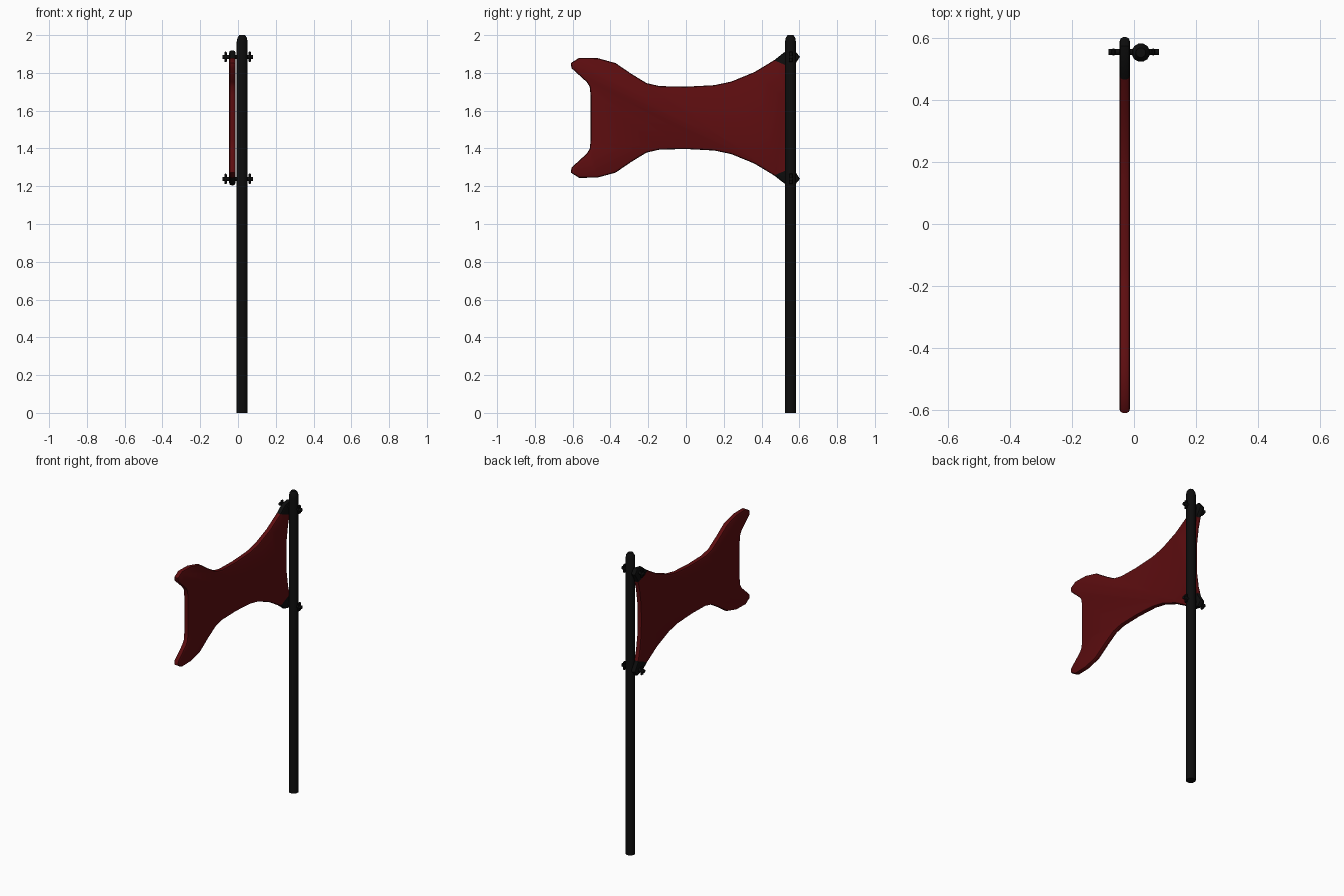
import bpy, bmesh, math
from mathutils import Vector

cube = bpy.data.objects.get("Cube")
if cube:
    bpy.data.objects.remove(cube)

MID = 1.562               # height of the banner's centre line
POLE_X, POLE_Y = 0.022, 0.553
BANNER_X = -0.03


def material(name, colour):
    m = bpy.data.materials.new(name)
    m.use_nodes = True
    m.diffuse_color = (*colour, 1)
    bsdf = m.node_tree.nodes["Principled BSDF"]
    bsdf.inputs["Base Color"].default_value = (*colour, 1)
    bsdf.inputs["Roughness"].default_value = 0.8
    return m


red = material("dark red", (0.11, 0.004, 0.005))
black = material("black", (0.004, 0.004, 0.004))


def finish(bm, name, mats, angle=40):
    bmesh.ops.recalc_face_normals(bm, faces=bm.faces)
    me = bpy.data.meshes.new(name)
    bm.to_mesh(me)
    bm.free()
    ob = bpy.data.objects.new(name, me)
    bpy.context.collection.objects.link(ob)
    for m in mats:
        me.materials.append(m)
    bpy.ops.object.select_all(action='DESELECT')
    ob.select_set(True)
    bpy.context.view_layer.objects.active = ob
    bpy.ops.object.shade_smooth_by_angle(angle=math.radians(angle))
    return ob


def lathe(name, profile, centre, sides, axis):
    """Solid of revolution from (radius, distance along axis) pairs."""
    bm = bmesh.new()
    rings = []
    for r, d in profile:
        ring = []
        for i in range(sides):
            a = math.tau * (i + 0.5) / sides
            u, v = r * math.cos(a), r * math.sin(a)
            offset = Vector((u, v, d)) if axis == 'Z' else Vector((d, u, v))
            ring.append(bm.verts.new(Vector(centre) + offset))
        rings.append(ring)
    for a, b in zip(rings, rings[1:]):
        for i in range(sides):
            j = (i + 1) % sides
            bm.faces.new((a[i], a[j], b[j], b[i]))
    bm.faces.new(rings[0])
    bm.faces.new(rings[-1])
    return finish(bm, name, [black])


# Pole with a rounded top
lathe("pole", [(0.03, 0), (0.03, 1.965), (0.026, 1.985), (0.016, 2.0)],
      (POLE_X, POLE_Y, 0), 12, 'Z')

# Banner: upper half of the outline as (y, height above centre), mirrored
half = [(-0.505, 0.12), (-0.51, 0.165), (-0.526, 0.19), (-0.606, 0.263),
        (-0.61, 0.29), (-0.565, 0.318), (-0.468, 0.316), (-0.373, 0.29),
        (-0.288, 0.232), (-0.209, 0.184), (-0.14, 0.168), (0, 0.165),
        (0.15, 0.173), (0.24, 0.192), (0.362, 0.242), (0.468, 0.306),
        (0.52, 0.347), (0.575, 0.357), (0.603, 0.323), (0.572, 0.275),
        (0.552, 0.2), (0.537, 0.1)]
outline = half + [(0.534, 0)] + [(y, -z) for y, z in reversed(half)]

bm = bmesh.new()
face = bm.faces.new([bm.verts.new((BANNER_X - 0.017, y, MID + z)) for y, z in outline])
side = bmesh.ops.extrude_face_region(bm, geom=[face])
bmesh.ops.translate(bm, vec=(0.034, 0, 0),
                    verts=[g for g in side["geom"] if isinstance(g, bmesh.types.BMVert)])
bmesh.ops.recalc_face_normals(bm, faces=bm.faces)
rims = [e for e in bm.edges if abs(e.verts[0].co.x - e.verts[1].co.x) < 1e-5]
bmesh.ops.bevel(bm, geom=rims, offset=0.012, segments=2, profile=0.5, affect='EDGES')

# Black corner patches, cut along slanted lines
for s in (1, -1):
    bmesh.ops.bisect_plane(bm, geom=bm.verts[:] + bm.edges[:] + bm.faces[:],
                           plane_co=(0, 0.468, MID + s * 0.304),
                           plane_no=(0, 0.42, s))
for f in bm.faces:
    c = f.calc_center_median()
    f.material_index = int(abs(c.z - MID) + 0.42 * (c.y - 0.468) > 0.304)
finish(bm, "banner", [red, black])

# Bolts through the corners, with a wing nut at each end
for label, z in (("upper", MID + 0.323), ("lower", MID - 0.323)):
    lathe(label + "_bolt", [(0.011, -0.083), (0.011, 0.08)], (0, 0.555, z), 10, 'X')
    for end, x in (("left", 0.062), ("right", -0.066)):
        bm = bmesh.new()
        bmesh.ops.create_cube(bm, size=1)
        bmesh.ops.scale(bm, vec=(0.013, 0.022, 0.056), verts=bm.verts)
        bmesh.ops.translate(bm, vec=(x, 0.555, z), verts=bm.verts)
        bmesh.ops.bevel(bm, geom=bm.edges[:], offset=0.004, segments=1, affect='EDGES')
        finish(bm, f"{label}_{end}_wing_nut", [black], 30)
